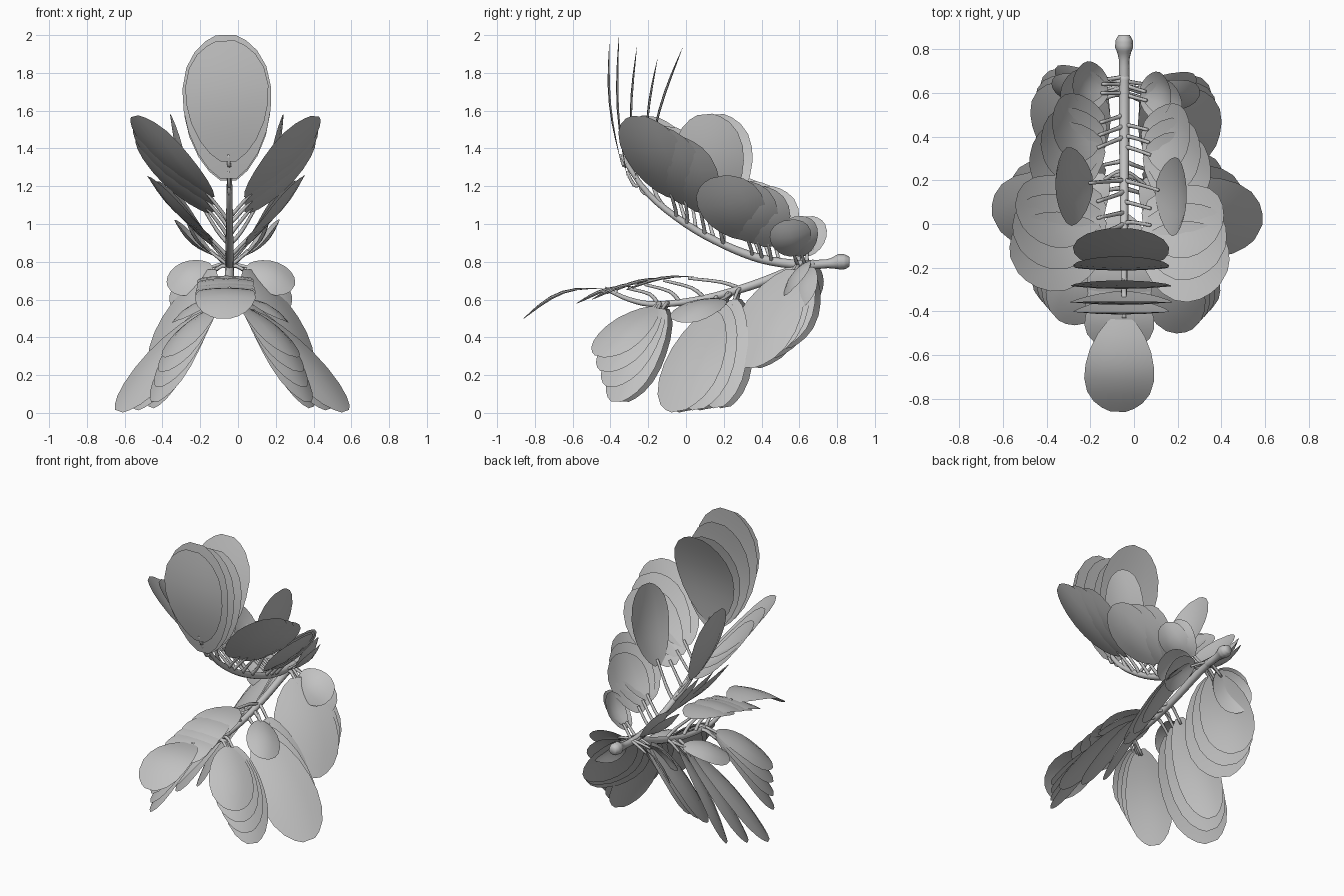
import bpy, bmesh, math
from mathutils import Vector as V

if "Cube" in bpy.data.objects:
    bpy.data.objects.remove(bpy.data.objects["Cube"])

CX = -0.045   # the plant's plane of symmetry

mat = bpy.data.materials.new("plant grey")
mat.diffuse_color = (0.54, 0.54, 0.54, 1)
mat.use_nodes = True
mat.node_tree.nodes["Principled BSDF"].inputs["Base Color"].default_value = mat.diffuse_color


def finish(name, bm):
    me = bpy.data.meshes.new(name)
    bm.normal_update()
    bm.to_mesh(me)
    bm.free()
    for p in me.polygons:
        p.use_smooth = True
    me.materials.append(mat)
    ob = bpy.data.objects.new(name, me)
    bpy.context.collection.objects.link(ob)
    return ob


def smooth_path(pts, n=4):
    """Catmull-Rom resampling of (vector, radius) points."""
    out = []
    for i in range(len(pts) - 1):
        p = [pts[max(i - 1, 0)], pts[i], pts[i + 1], pts[min(i + 2, len(pts) - 1)]]
        for k in range(n):
            t = k / n
            f = lambda a, b, c, d: 0.5 * (2 * b + (c - a) * t + (2 * a - 5 * b + 4 * c - d) * t * t
                                          + (3 * b - a - 3 * c + d) * t ** 3)
            out.append((f(*[q[0] for q in p]), pts[i][1] * (1 - t) + pts[i + 1][1] * t))
    return out + [pts[-1]]


def tube(name, pts, sides=8):
    bm = bmesh.new()
    rings = []
    for i, (p, r) in enumerate(pts):
        d = (pts[min(i + 1, len(pts) - 1)][0] - pts[max(i - 1, 0)][0]).normalized()
        a = d.cross(V((0.13, 0.2, 1)) if abs(d.z) < 0.9 else V((0, 1, 0))).normalized()
        b = d.cross(a)
        rings.append([bm.verts.new(p + r * (a * math.cos(t) + b * math.sin(t)))
                      for t in [2 * math.pi * k / sides for k in range(sides)]])
    for r0, r1 in zip(rings, rings[1:]):
        for k in range(sides):
            bm.faces.new((r0[k], r0[(k + 1) % sides], r1[(k + 1) % sides], r1[k]))
    bm.faces.new(rings[0][::-1])
    bm.faces.new(rings[-1])
    bmesh.ops.recalc_face_normals(bm, faces=bm.faces[:])
    return finish(name, bm)


# egg-shaped blade outline: (position along the leaf, share of half width)
OUTLINE = [(0, .18), (.07, .44), (.18, .68), (.33, .88), (.48, .98), (.63, 1), (.78, .9),
           (.89, .7), (.96, .46), (1, .22)]


def leaf(name, base, tip, width, normal, bow=0.04, cup=0.04):
    """Blade facing roughly along normal, bulging that way; cup turns the edges back."""
    base, tip = V(base), V(tip)
    axis = (tip - base).normalized()
    s = axis.cross(V(normal)).normalized()
    n = s.cross(axis)
    bm = bmesh.new()
    rows = []
    for t, w in OUTLINE:
        c = base.lerp(tip, t) + n * bow * math.sin(math.pi * t)
        rows.append([bm.verts.new(c + s * (u * w * width / 2) - n * cup * (u * w) ** 2)
                     for u in (-1, -.5, 0, .5, 1)])
    for a, b in zip(rows, rows[1:]):
        for k in range(4):
            bm.faces.new((a[k], a[k + 1], b[k + 1], b[k]))
    return finish(name, bm)


# stems, given as (y, z, radius)
UPPER = [(.865, .8, .026), (.84, .8, .04), (.81, .799, .042), (.75, .79, .024), (.6, .785, .025),
         (.4, .815, .024), (.2, .89, .021), (0, 1.0, .019), (-.2, 1.16, .016), (-.34, 1.36, .011)]
LOWER = [(.68, .79, .024), (.55, .75, .025), (.35, .675, .023), (.1, .605, .02),
         (-.15, .575, .016), (-.3, .6, .013), (-.43, .66, .01)]
paths = {}
for nm, prof in (("upper", UPPER), ("lower", LOWER)):
    paths[nm] = smooth_path([(V((CX, y, z)), r) for y, z, r in prof])
    tube(nm + "_stem", paths[nm])


def stalk(name, stem, base, tip, back=0.1):
    """Thin stalk from the stem to the start of a blade."""
    base = V(base)
    d = (V(tip) - base).normalized()
    root = min((p for p, r in paths[stem]), key=lambda p: abs(p.y - base.y - back))
    mid = (root + base) / 2 - d * 0.02
    tube(name, smooth_path([(root, .013), (mid, .01), (base + d * .04, .008)], 3), 6)


# upright leaves at the head of the upper stem: base y, z / tip y, z / width
for i, (by, bz, ty, tz, w) in enumerate([(-.345, 1.33, -.405, 1.97, .44), (-.31, 1.24, -.355, 2.0, .47),
                                         (-.265, 1.23, -.26, 1.94, .46), (-.2, 1.24, -.15, 1.88, .44),
                                         (-.2, 1.28, -.02, 1.93, .44)]):
    b, t = (CX - .005, by, bz), (CX - .02, ty, tz)
    leaf(f"upright_leaf_{i}", b, t, w, (0, -1, 0), .035, .012)
    stalk(f"upright_stalk_{i}", "upper", b, t, .04 + .02 * i)

# drooping leaves along the top of the lower stem
for i, (by, bz, ty, tz, w) in enumerate([(-.42, .655, -.86, .5, .32), (-.27, .67, -.58, .58, .32),
                                         (-.18, .69, -.5, .6, .31), (-.08, .71, -.42, .63, .3),
                                         (.05, .72, -.32, .65, .3)]):
    b, t = (CX - .01, by, bz), (CX - .03, ty, tz)
    leaf(f"drooping_leaf_{i}", b, t, w, (0, 0, 1), .07 if i == 0 else .035, .015)
    stalk(f"drooping_stalk_{i}", "lower", b, t, .06 + .04 * i)

# side leaf clusters on the right: stem, count, first (base, tip, width), last (base, tip, width)
UP, DOWN = (.65, -.4, -.6), (.65, -.45, .55)   # directions the bulging faces look
CLUSTERS = [
    ("head", "upper", UP, 3, (.05, -.07, 1.14), (.41, -.25, 1.57), .38, (.05, .08, 1.06), (.39, -.04, 1.46), .36),
    ("inner", "upper", (.97, -.05, -.25), 1, (.1, .16, 1.08), (.24, .1, 1.58), .36,
     (.1, .16, 1.08), (.24, .1, 1.58), .36),
    ("middle", "upper", (.8, -.15, -.5), 3, (.05, .33, .92), (.34, .17, 1.25), .36, (.04, .44, .88), (.25, .36, 1.2), .32),
    ("low", "upper", (.7, .1, -.6), 2, (.03, .57, .83), (.22, .54, 1.02), .22, (.03, .61, .83), (.17, .59, 1.04), .2),
    ("front", "lower", DOWN, 4, (.04, -.17, .56), (.29, -.46, .3), .29, (.06, -.13, .55), (.37, -.37, .06), .29),
    ("big", "lower", DOWN, 3, (.07, .13, .54), (.57, -.04, .01), .38, (.05, .25, .6), (.39, .17, .03), .28),
    ("small", "lower", DOWN, 1, (.04, .2, .6), (.24, -.06, .49), .22, (.04, .2, .6), (.24, -.06, .49), .22),
    ("back", "lower", DOWN, 3, (.05, .56, .76), (.35, .32, .24), .42, (.04, .6, .76), (.33, .48, .34), .34),
    ("top_back", "lower", (.5, -.75, .4), 2, (.05, .62, .78), (.29, .57, .66), .22,
     (.04, .64, .76), (.27, .62, .56), .22),
]
for nm, stem, face, n, b0, t0, w0, b1, t1, w1 in CLUSTERS:
    for side in (1, -1):
        for i in range(n):
            f = i / max(n - 1, 1)
            b, t, w = V(b0).lerp(V(b1), f), V(t0).lerp(V(t1), f), w0 + (w1 - w0) * f
            if side < 0:   # the left half is a little offset from the right
                k, dy = (1.12, .06) if stem == "upper" else (.95, .04)
                b.x, t.x = 2 * CX - b.x, 2 * CX - t.x * k
                t.y += dy
                b.y += dy / 2
            tag = f"{stem}_{nm}_{'right' if side > 0 else 'left'}_{i}"
            leaf(tag + "_leaf", b, t, w, (face[0] * side, face[1], face[2]), .035, .03)
            stalk(tag + "_stalk", stem, b, t, .02)
